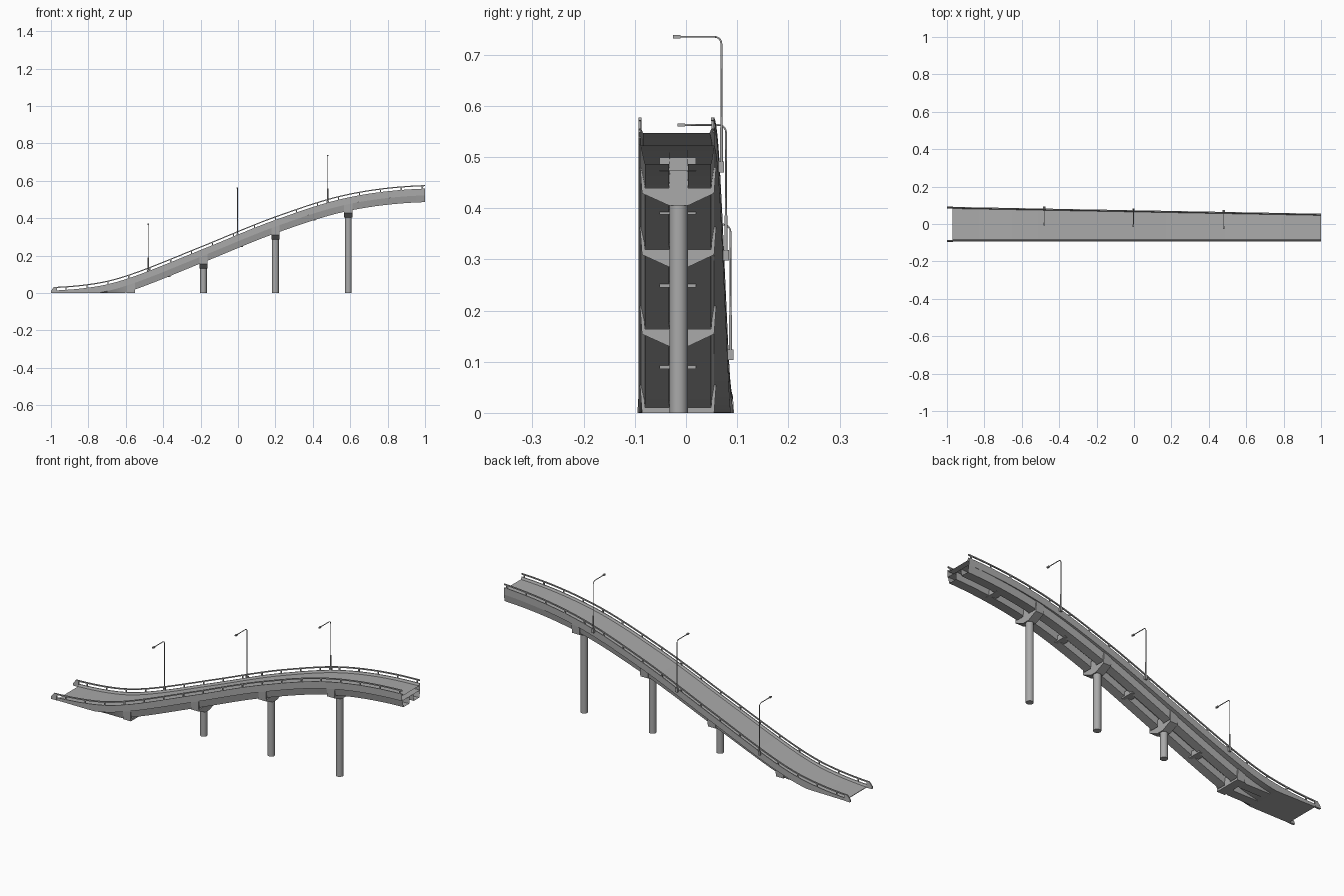
import bpy, bmesh, math
from mathutils import Vector

if "Cube" in bpy.data.objects:
    bpy.data.objects.remove(bpy.data.objects["Cube"])

concrete = bpy.data.materials.new("concrete_grey")
concrete.use_nodes = True
GREY = (0.40, 0.40, 0.40, 1)
concrete.diffuse_color = GREY
concrete.node_tree.nodes["Principled BSDF"].inputs["Base Color"].default_value = GREY

# Road profile: smooth S-curve through a few heights
KEYS = [(-1, 0.002), (-0.74, 0.027), (-0.55, 0.08), (-0.185, 0.225),
        (0.2, 0.38), (0.59, 0.5), (1, 0.547)]


def slope(i):
    if i in (0, len(KEYS) - 1):
        return 0.03
    (xa, za), (xb, zb) = KEYS[i - 1], KEYS[i + 1]
    return (zb - za) / (xb - xa)


def deck(x):
    i = max(k for k in range(len(KEYS) - 1) if KEYS[k][0] <= x or k == 0)
    (xa, za), (xb, zb) = KEYS[i], KEYS[i + 1]
    h = xb - xa
    t = (x - xa) / h
    s = t * t * (3 - 2 * t)
    return (za * (1 - s) + zb * s + h * slope(i) * t * (1 - t) ** 2
            - h * slope(i + 1) * t * t * (1 - t))


FRONT = -0.093


def back(x):
    return 0.0735 - 0.0185 * x


def spread(a, b, n):
    return [a + (b - a) * i / n for i in range(n + 1)]


def finish(name, bm, smooth=True):
    bmesh.ops.recalc_face_normals(bm, faces=bm.faces)
    me = bpy.data.meshes.new(name)
    bm.to_mesh(me)
    bm.free()
    me.materials.append(concrete)
    ob = bpy.data.objects.new(name, me)
    bpy.context.collection.objects.link(ob)
    if smooth:
        bpy.ops.object.select_all(action="DESELECT")
        ob.select_set(True)
        bpy.context.view_layer.objects.active = ob
        bpy.ops.object.shade_smooth_by_angle(angle=math.radians(25))
    return ob


def loft(name, section, xs, cap_start=True, cap_end=True):
    """Sweep a closed (y, z) section along x."""
    bm = bmesh.new()
    rings = [[bm.verts.new((x, y, max(z, 0))) for y, z in section(x)] for x in xs]
    for a, b in zip(rings, rings[1:]):
        for i in range(len(a)):
            j = (i + 1) % len(a)
            bm.faces.new((a[i], a[j], b[j], b[i]))
    if cap_start:
        bm.faces.new(rings[0])
    if cap_end:
        bm.faces.new(rings[-1])
    return finish(name, bm)


def box(name, x0, x1, y0, y1, z0, z1):
    return loft(name, lambda x: [(y0, z0), (y1, z0), (y1, z1), (y0, z1)], [x0, x1])


def tube(name, points, radius):
    cu = bpy.data.curves.new(name, "CURVE")
    cu.dimensions = "3D"
    cu.bevel_depth = radius
    cu.bevel_resolution = 1
    cu.use_fill_caps = True
    sp = cu.splines.new("POLY")
    sp.points.add(len(points) - 1)
    for p, co in zip(sp.points, points):
        p.co = (*co, 1)
    cu.materials.append(concrete)
    ob = bpy.data.objects.new(name, cu)
    bpy.context.collection.objects.link(ob)


# Road slab with raised kerbs, open at the high end
def slab(x):
    d, b = deck(x), back(x)
    return [(FRONT, d - 0.025), (FRONT, d + 0.011), (FRONT + 0.004, d + 0.011),
            (FRONT + 0.009, d), (b - 0.009, d), (b - 0.004, d + 0.011),
            (b, d + 0.011), (b, d - 0.025)]


loft("road_slab", slab, spread(-0.97, 1, 44), cap_end=False)


# Two tapered girders under the slab
def girder(y0, y1, flare0, flare1):
    def section(x):
        d = deck(x)
        return [(y0, d - 0.061), (y1, d - 0.061),
                (y1 + flare1, d - 0.025), (y0 - flare0, d - 0.025)]
    return section


loft("front_girder", girder(-0.08, -0.033, 0.008, 0.002), spread(-0.74, 1, 40), cap_end=False)
loft("back_girder", girder(0.004, 0.049, 0.002, 0.006), spread(-0.74, 1, 40), cap_end=False)


# Handrails with posts, and sloped blocks at the low end
def handrail(side, centre):
    def rail(x):
        y, z = centre(x), deck(x) + 0.027
        return [(y - 0.003, z - 0.003), (y + 0.003, z - 0.003),
                (y + 0.003, z + 0.003), (y - 0.003, z + 0.003)]
    loft(side + "_handrail", rail, spread(-0.985, 1, 44))
    for x in spread(-0.92, 0.985, 17):
        y, z = centre(x), deck(x)
        box(side + "_rail_post", x - 0.003, x + 0.003, y - 0.0025, y + 0.0025,
            z + 0.008, z + 0.026)
    y = centre(-0.985)
    tops = {-1: 0.012, -0.985: 0.031, -0.968: 0.031}
    loft(side + "_end_block",
         lambda x: [(y - 0.005, 0), (y + 0.005, 0), (y + 0.003, tops[x]), (y - 0.003, tops[x])],
         list(tops))


handrail("front", lambda x: FRONT + 0.003)
handrail("back", lambda x: back(x) - 0.003)

# Piers: round column, winged cap with side lugs, and a stub between the girders
MID = -0.0145


def cap(name, x, bottom, wing):
    s = deck(x) - 0.061
    outline = [(-0.033, bottom), (0.004, bottom), (0.055, wing), (0.059, s + 0.045),
               (0.053, s + 0.045), (0.049, s), (0.004, s), (0.004, s + 0.034),
               (-0.033, s + 0.034), (-0.033, s), (-0.08, s), (-0.084, s + 0.045),
               (-0.09, s + 0.045), (-0.086, wing)]
    loft(name, lambda _: outline, [x - 0.022, x + 0.022])


for x in (-0.185, 0.2, 0.59):
    s = deck(x) - 0.061
    cap("pier_cap", x, s - 0.034, s - 0.01)
    bm = bmesh.new()
    bmesh.ops.create_cone(bm, cap_ends=True, segments=16, radius1=0.018, radius2=0.018, depth=s - 0.03)
    bmesh.ops.translate(bm, verts=bm.verts, vec=(x, MID, (s - 0.03) / 2))
    finish("pier_column", bm)
cap("abutment", -0.573, 0, 0)

# Cross beams in the middle of each span
for x in (-0.38, 0.008, 0.395, 0.79):
    z = deck(x) - 0.06
    box("cross_beam", x - 0.02, x + 0.02, -0.052, 0.02, z, z + 0.027)

# Street lamps along the back edge
for x in (-0.48, -0.003, 0.48):
    b, d = back(x), deck(x)
    y, top, bend = b + 0.0045, d + 0.262, 0.014
    box("lamp_bracket", x - 0.006, x + 0.006, b - 0.001, b + 0.01, d - 0.003, d + 0.018)
    tube("lamp_sleeve", [(x, y, d + 0.015), (x, y, d + 0.085)], 0.0035)
    arc = [(x, y - bend + bend * math.cos(a), top - bend + bend * math.sin(a))
           for a in spread(0, math.pi / 2, 5)]
    tube("lamp_pole", [(x, y, d + 0.08)] + arc + [(x, y - 0.082, top)], 0.002)
    box("lamp_head", x - 0.004, x + 0.004, y - 0.095, y - 0.08, top - 0.003, top + 0.003)
